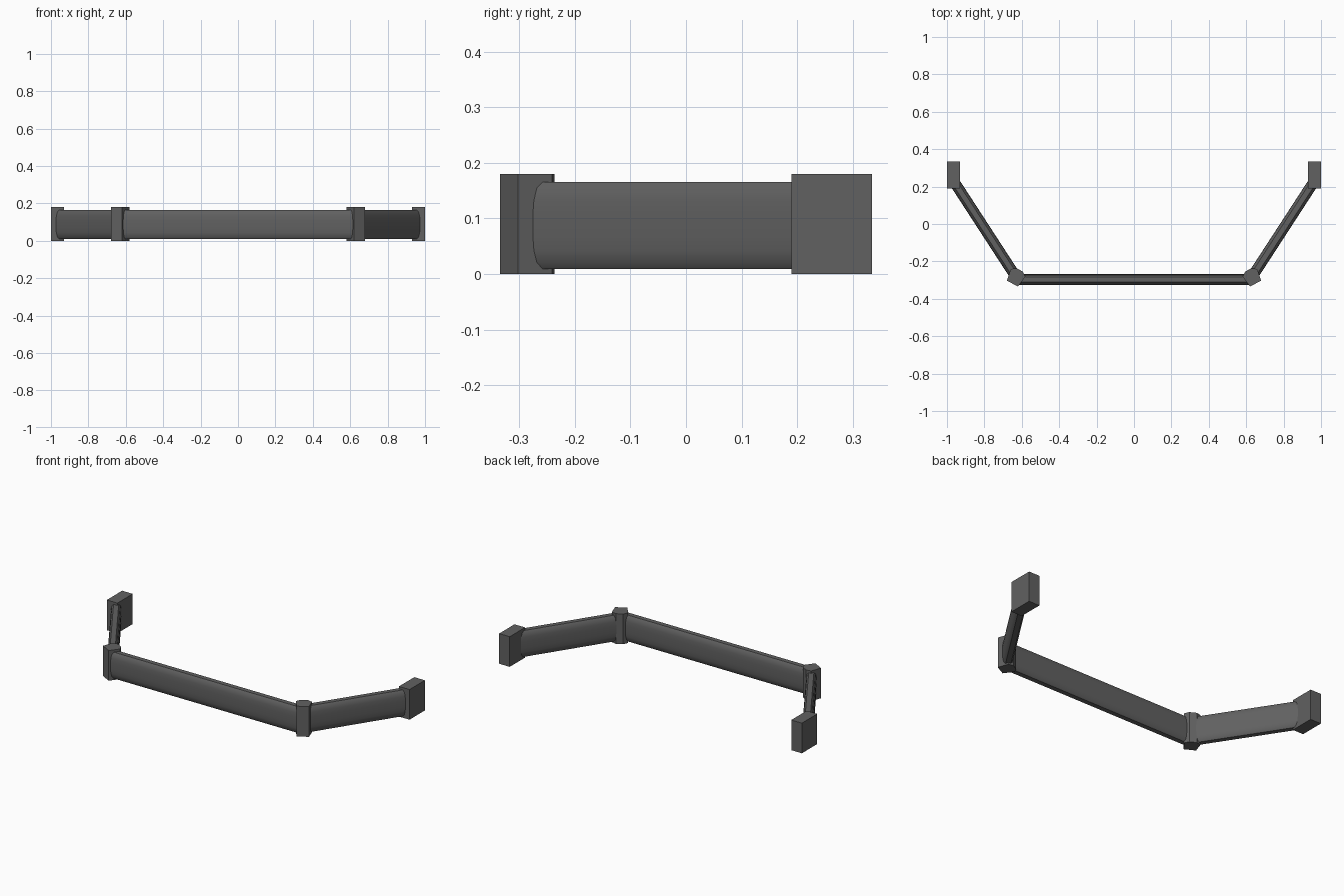
import bpy, bmesh, math
from mathutils import Vector

if "Cube" in bpy.data.objects:
    bpy.data.objects.remove(bpy.data.objects["Cube"])

grey = bpy.data.materials.new("dark grey")
grey.diffuse_color = (0.12, 0.12, 0.12, 1)
grey.use_nodes = True
grey.node_tree.nodes["Principled BSDF"].inputs["Base Color"].default_value = grey.diffuse_color


def prism(name, ring_a, ring_b, smooth=None):
    """Closed solid between two matching rings of points."""
    bm = bmesh.new()
    a = [bm.verts.new(p) for p in ring_a]
    b = [bm.verts.new(p) for p in ring_b]
    n = len(a)
    bm.faces.new(a)
    bm.faces.new(b)
    for i in range(n):
        j = (i + 1) % n
        bm.faces.new((a[i], a[j], b[j], b[i]))
    bmesh.ops.recalc_face_normals(bm, faces=bm.faces)
    me = bpy.data.meshes.new(name)
    bm.to_mesh(me)
    bm.free()
    me.materials.append(grey)
    ob = bpy.data.objects.new(name, me)
    bpy.context.collection.objects.link(ob)
    if smooth:
        bpy.ops.object.select_all(action='DESELECT')
        ob.select_set(True)
        bpy.context.view_layer.objects.active = ob
        bpy.ops.object.shade_smooth_by_angle(angle=math.radians(smooth))
    return ob


# Rounded beam cross-section: (half thickness, height offset)
quarter = [(0.029, 0.02), (0.0275, 0.045), (0.023, 0.067), (0.014, 0.0785)]
section = (quarter + [(-t, z) for t, z in reversed(quarter)]
           + [(-t, -z) for t, z in quarter]
           + [(t, -z) for t, z in reversed(quarter)])


def beam(name, start, end, mid_y=0.0):
    s, e = Vector((*start, 0.0875)), Vector((*end, 0.0875))
    d = (e - s).normalized()
    side = Vector((d.y, -d.x, 0))
    ring = [side * t + Vector((0, 0, z)) for t, z in section]
    prism(name, [s + r for r in ring], [e + r for r in ring], 40)


# Centre beam
beam("front_beam", (-0.63, -0.297), (0.63, -0.297))

# Corner post plan: (across, outward)
plan = [(-0.034, 0.045), (0.034, 0.045), (0.044, -0.02),
        (0.02, -0.038), (-0.02, -0.038), (-0.044, -0.02)]

for side, s in (("left", -1), ("right", 1)):
    # Angled side beams
    beam(side + "_side_beam", (s * 0.633, -0.28), (s * 0.958, 0.22))

    # Corner posts facing outward along the bend
    pts = [(s * (0.629 - 0.88 * u + 0.47 * v), -0.279 - 0.47 * u - 0.88 * v)
           for u, v in plan]
    prism(side + "_corner_post", [(x, y, 0) for x, y in pts],
          [(x, y, 0.18) for x, y in pts])

    # End mounting blocks
    pts = [(s * x, y) for x, y in
           ((0.93, 0.19), (1.0, 0.19), (1.0, 0.335), (0.93, 0.335))]
    prism(side + "_end_block", [(x, y, 0) for x, y in pts],
          [(x, y, 0.18) for x, y in pts])
